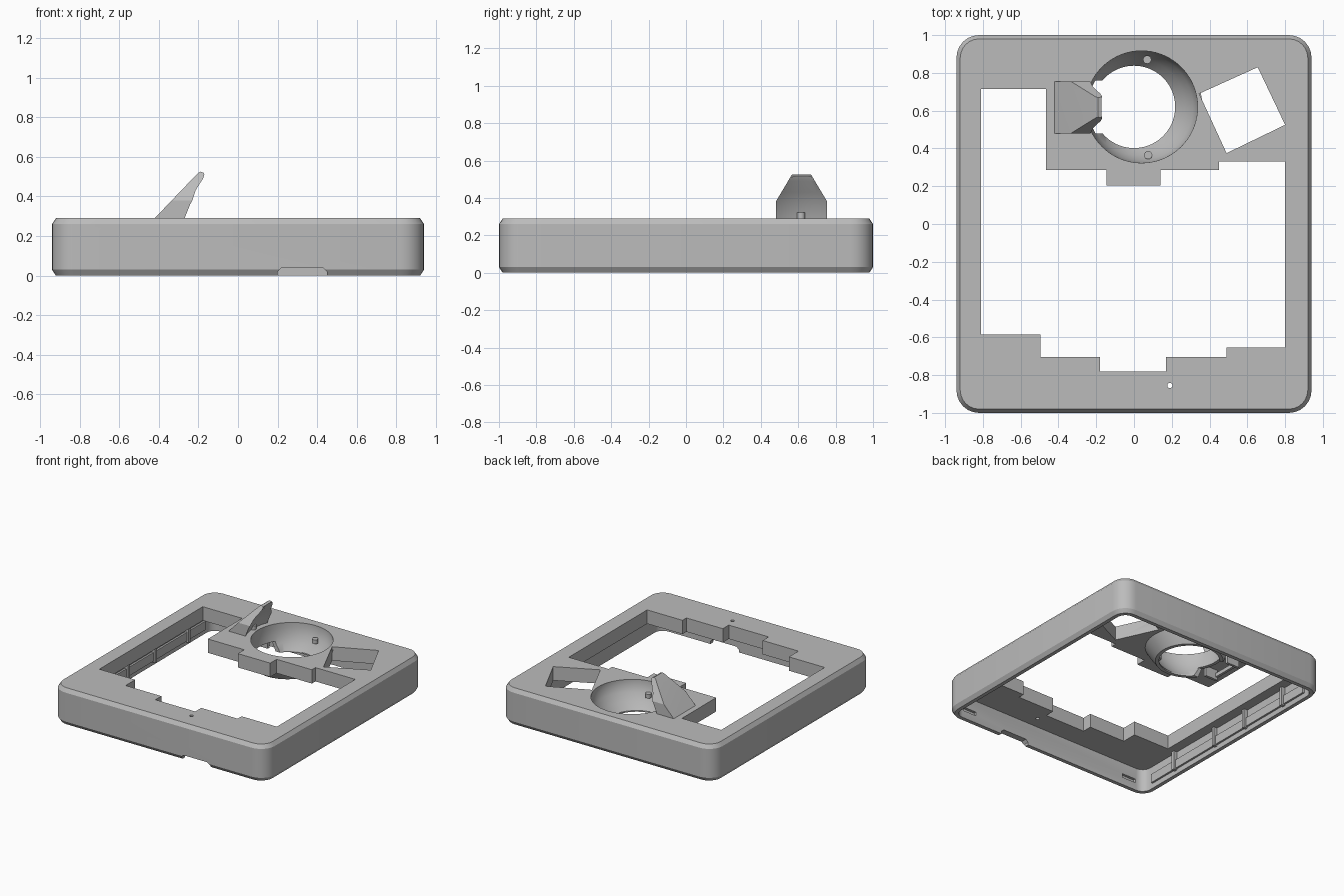
import bpy, bmesh, math

default = bpy.data.objects.get("Cube")
if default:
    bpy.data.objects.remove(default, do_unlink=True)

GREY = (0.5, 0.5, 0.5, 1)
grey = bpy.data.materials.new("plain grey")
grey.use_nodes = True
grey.diffuse_color = GREY
grey.node_tree.nodes["Principled BSDF"].inputs["Base Color"].default_value = GREY


def loft(name, rings):
    """Closed solid through a stack of equal-length rings."""
    bm = bmesh.new()
    loops = [[bm.verts.new(p) for p in ring] for ring in rings]
    n = len(loops[0])
    for low, high in zip(loops, loops[1:]):
        for i in range(n):
            j = (i + 1) % n
            bm.faces.new((low[i], low[j], high[j], high[i]))
    bm.faces.new(loops[0])
    bm.faces.new(loops[-1])
    bmesh.ops.recalc_face_normals(bm, faces=bm.faces)
    mesh = bpy.data.meshes.new(name)
    bm.to_mesh(mesh)
    bm.free()
    obj = bpy.data.objects.new(name, mesh)
    bpy.context.collection.objects.link(obj)
    mesh.materials.append(grey)
    return obj


def prism(name, outline, z0, z1):
    return loft(name, [[(x, y, z) for x, y in outline] for z in (z0, z1)])


def box(name, x0, x1, y0, y1, z0, z1):
    return prism(name, [(x0, y0), (x1, y0), (x1, y1), (x0, y1)], z0, z1)


def circle(cx, cy, r, z, n=72):
    return [(cx + r * math.cos(i * math.tau / n), cy + r * math.sin(i * math.tau / n), z)
            for i in range(n)]


def bowl(name, levels):
    return loft(name, [circle(cx, BOWL_Y, r, z) for z, cx, r in levels])


def rounded(hx, hy, r, z, steps=6):
    ring = []
    for k, (sx, sy) in enumerate(((1, 1), (-1, 1), (-1, -1), (1, -1))):
        for i in range(steps + 1):
            a = (k + i / steps) * math.pi / 2
            ring.append((sx * (hx - r) + r * math.cos(a), sy * (hy - r) + r * math.sin(a), z))
    return ring


def combine(target, tool, operation="DIFFERENCE"):
    tool.hide_render = True
    mod = target.modifiers.new("combine", "BOOLEAN")
    mod.object = tool
    mod.operation = operation
    mod.solver = "EXACT"
    bpy.context.view_layer.objects.active = target
    bpy.ops.object.modifier_apply(modifier=mod.name)
    bpy.data.objects.remove(tool, do_unlink=True)


TOP, UNDER = 0.29, 0.18
BOWL_Y = 0.62

# Chamfered outer case, hollow underneath
case = loft("case", [rounded(0.92, 0.98, 0.1, 0), rounded(0.94, 1, 0.12, 0.03),
                     rounded(0.94, 1, 0.12, 0.26), rounded(0.92, 0.98, 0.1, TOP)])
combine(case, loft("cavity", [rounded(0.89, 0.95, 0.07, -0.1), rounded(0.89, 0.95, 0.07, UNDER)]))

# Stepped main opening
opening = [(-.81, .715), (-.465, .715), (-.465, .285), (-.145, .285), (-.145, .205),
           (.14, .205), (.14, .285), (.45, .285), (.45, .33), (.8, .33),
           (.8, -.655), (.49, -.655), (.49, -.705), (.17, -.705), (.17, -.78),
           (-.18, -.78), (-.18, -.705), (-.495, -.705), (-.495, -.585), (-.81, -.585)]
combine(case, prism("main_opening", opening, 0.1, 0.4))

# Turned square window, pin hole, front notch and wall slots
window = [(.655, .83), (.345, .69), (.49, .375), (.8, .525)]
combine(case, prism("square_window", window, 0.1, 0.4))
combine(case, loft("pin_hole", [circle(.19, -.855, .014, z, 16) for z in (.1, .4)]))
notch = [(.2, -.1), (.45, -.1), (.45, .02), (.43, .04), (.22, .04), (.2, .02)]
combine(case, loft("front_notch", [[(x, y, z) for x, z in notch] for y in (-1.1, -.9)]))
for x in (-.75, .75):
    combine(case, box("wall_slot", x - .06, x + .06, -.97, -.9, .06, .09))

# Open-bottomed bowl hanging from the top plate
combine(case, bowl("bowl_shell", [(.08, 0, .245), (.14, .015, .28), (.2, .03, .308), (.27, .04, .322)]),
        "UNION")
combine(case, bowl("bowl_hollow", [(.0, 0, .218), (.09, 0, .218), (.14, .015, .255),
                                   (.2, .03, .282), (.25, .04, .296), (.4, .04, .298)]))
combine(case, box("bowl_slot", -.27, -.12, .48, .76, .0, .16))

# Leaning flap with a scooped inner face and tapered tip
side = [(-.43, .28), (-.205, .515), (-.19, .525), (-.172, .518), (-.168, .5), (-.2, .28)]
flap = loft("flap", [[(x, y, z) for x, z in side] for y in (.48, .755)])
for sign in (-1, 1):
    wedge = [(.1375, .38), (.048, .53), (.048, .6), (.3, .6), (.3, .38)]
    combine(flap, loft("taper", [[(x, .6175 + sign * y, z) for y, z in wedge] for x in (-.6, 0)]))
combine(flap, bowl("scoop", [(.2, .04, .36), (.29, .04, .34), (.36, .055, .328),
                             (.43, .07, .305), (.49, .085, .272), (.56, .1, .252)]))

# Bracket plates below the flap
for y in (.49, .73):
    box("flap_bracket", -.36, -.25, y, y + .02, .1, .19)
box("bracket_bar", -.36, -.34, .49, .75, .12, .15)

# Small studs on the bowl and flap
for name, x, y, z in (("bowl_stud", .075, .365, .2), ("bowl_stud", .07, .87, .2), ("flap_stud", -.295, .615, .31)):
    loft(name, [circle(x, y, .022, z + dz, 16) for dz in (-.02, .012)])

# Ledge and ribs on the inside of the right wall
box("wall_ledge", -.9, -.875, -.85, .85, .04, .11)
for y in (-.59, -.14, .2, .62):
    box("wall_rib", -.9, -.86, y - .012, y + .012, .03, UNDER + .01)

# Smooth curves, crisp edges
bpy.ops.object.select_all(action="DESELECT")
for obj in bpy.context.scene.objects:
    if obj.type == "MESH":
        obj.select_set(True)
        bpy.context.view_layer.objects.active = obj
bpy.ops.object.shade_smooth_by_angle(angle=math.radians(28))
